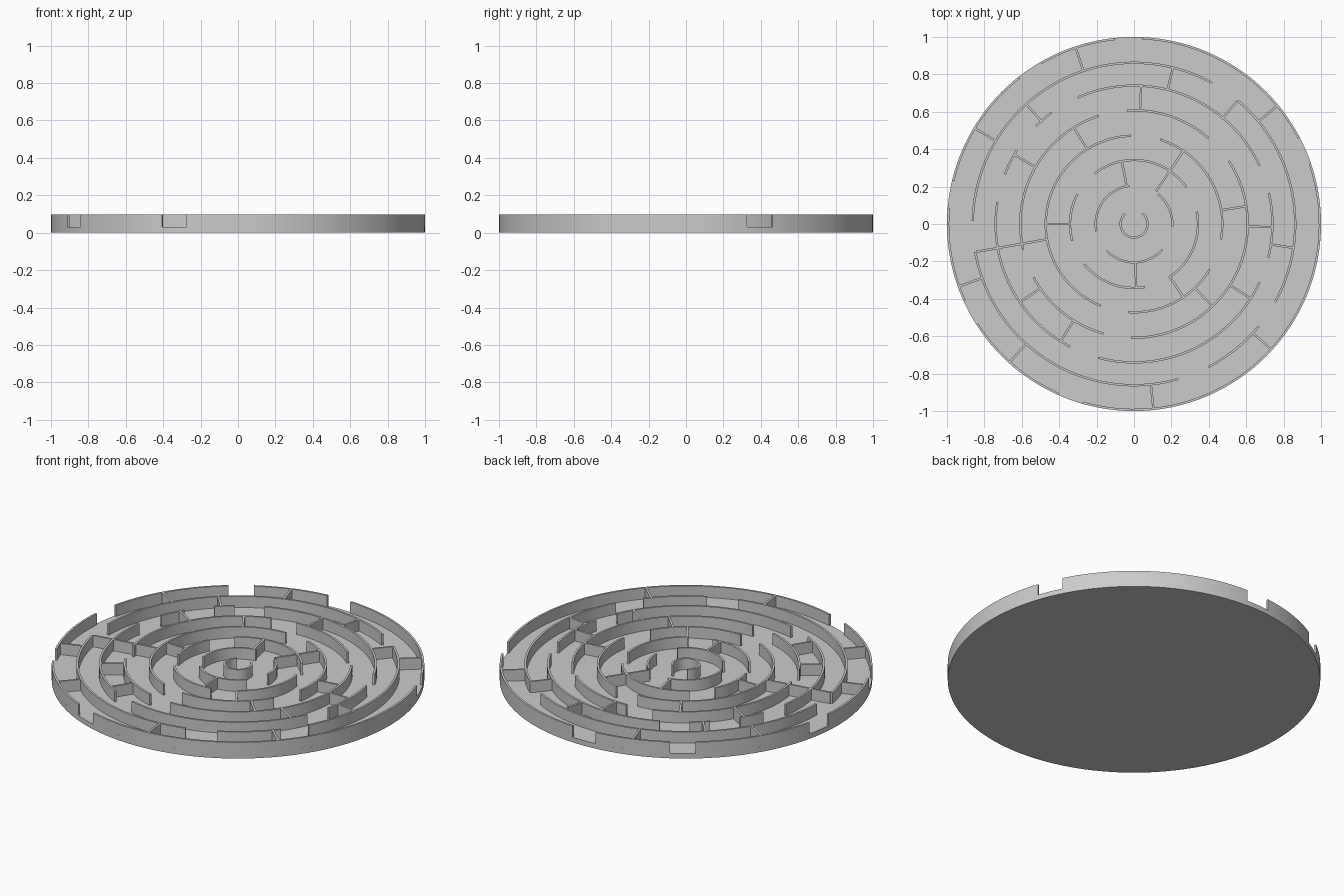
import bpy
import bmesh
from math import radians, cos, sin, ceil

if "Cube" in bpy.data.objects:
    bpy.data.objects.remove(bpy.data.objects["Cube"], do_unlink=True)

FLOOR = 0.03      # top of the base plate
TOP = 0.096       # top of the walls
THICK = 0.012     # wall thickness
RADII = [0.072, 0.205, 0.342, 0.472, 0.608, 0.74, 0.862, 1 - THICK / 2]

# One plain colour for the whole piece
grey = bpy.data.materials.new("plain grey")
grey.use_nodes = True
colour = (0.6, 0.6, 0.6, 1)
grey.diffuse_color = colour
grey.node_tree.nodes["Principled BSDF"].inputs["Base Color"].default_value = colour


def finish(name, bm):
    """Turn a bmesh into a named object with the shared material."""
    bmesh.ops.recalc_face_normals(bm, faces=bm.faces)
    mesh = bpy.data.meshes.new(name)
    bm.to_mesh(mesh)
    bm.free()
    mesh.materials.append(grey)
    obj = bpy.data.objects.new(name, mesh)
    bpy.context.collection.objects.link(obj)
    bpy.ops.object.select_all(action="DESELECT")
    obj.select_set(True)
    bpy.context.view_layer.objects.active = obj
    bpy.ops.object.shade_smooth_by_angle(angle=radians(30))
    return obj


def sweep(bm, sections):
    """Skin a row of four-cornered sections and cap both ends."""
    rows = [[bm.verts.new(p) for p in section] for section in sections]
    for a, b in zip(rows, rows[1:]):
        for i in range(4):
            j = (i + 1) % 4
            bm.faces.new((a[i], a[j], b[j], b[i]))
    bm.faces.new(rows[0])
    bm.faces.new(rows[-1])


def add_arc(bm, radius, start, end):
    """Curved wall between two angles in degrees."""
    steps = ceil((end - start) / 2.5)
    inner, outer = radius - THICK / 2, radius + THICK / 2
    sections = []
    for k in range(steps + 1):
        a = radians(start + (end - start) * k / steps)
        c, s = cos(a), sin(a)
        sections.append([(r * c, r * s, z) for r, z in (
            (inner, FLOOR), (outer, FLOOR), (outer, TOP), (inner, TOP))])
    sweep(bm, sections)


def add_spoke(bm, ring, angle):
    """Straight wall from one ring to the next one out."""
    a = radians(angle)
    c, s = cos(a), sin(a)
    h = THICK / 2
    sections = []
    for r in (RADII[ring] + h * 0.9, RADII[ring + 1] - h * 0.9):
        sections.append([(r * c - w * s, r * s + w * c, z) for w, z in (
            (-h, FLOOR), (h, FLOOR), (h, TOP), (-h, TOP))])
    sweep(bm, sections)


# Base plate
bm = bmesh.new()
bmesh.ops.create_cone(bm, cap_ends=True, segments=144, radius1=1, radius2=1, depth=FLOOR)
bmesh.ops.translate(bm, verts=bm.verts, vec=(0, 0, FLOOR / 2))
finish("base_plate", bm)

# Ring walls, from the centre outwards, as start and end angles
arcs = {
    "centre_ring": [(130, 410)],
    "second_ring": [(97, 191), (224, 318), (356, 411)],
    "third_ring": [(35, 128), (152, 195), (219, 280), (303, 371)],
    "fourth_ring": [(92, 248), (266, 329), (350, 433)],
    "fifth_ring": [(49, 93.5), (108, 193), (208, 254.5), (268.5, 393.5)],
    "sixth_ring": [(25, 114), (126.5, 135), (148, 159), (171, 242.5),
                   (255, 335), (346, 373)],
    "seventh_ring": [(61, 179), (190, 286), (297.5, 320.5), (331, 410)],
    "outer_wall": [(27.5, 87.5), (96, 120), (128, 166.5), (175, 204.3),
                   (212.6, 246), (254, 379)],
}
for radius, (name, spans) in zip(RADII, arcs.items()):
    bm = bmesh.new()
    for start, end in spans:
        add_arc(bm, radius, start, end)
    finish(name, bm)

# Dividing walls, keyed by the ring they start from
spokes = {
    1: [56, 101, 272],
    2: [56, 180, 304],
    3: [9, 122, 190, 313.6],
    4: [87, 150, 190, 214.5, 238, 327.5, 358.7],
    5: [50, 76, 132, 190, 351.5],
    6: [39.5, 108.3, 149, 199.6, 228, 276, 317.5],
}
for ring, angles in spokes.items():
    bm = bmesh.new()
    for angle in angles:
        add_spoke(bm, ring, angle)
    finish("dividing_walls_" + str(ring), bm)
